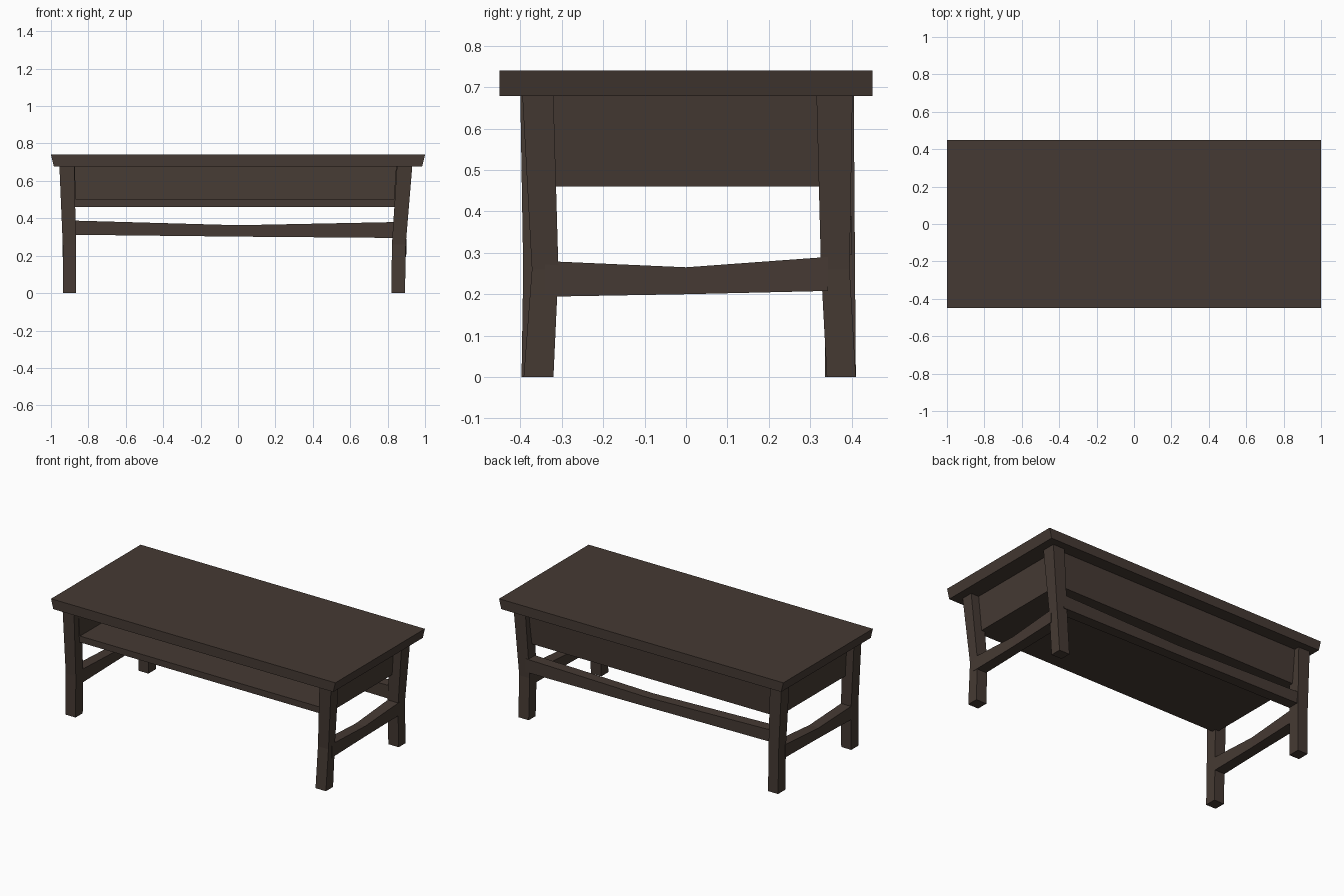
import bpy

if "Cube" in bpy.data.objects:
    bpy.data.objects.remove(bpy.data.objects["Cube"])

wood = bpy.data.materials.new("dark brown wood")
wood.diffuse_color = (0.06, 0.042, 0.033, 1)
wood.use_nodes = True
wood.node_tree.nodes["Principled BSDF"].inputs["Base Color"].default_value = wood.diffuse_color


def loft(name, rings):
    """Closed solid through a row of four-cornered rings."""
    verts = [p for r in rings for p in r]
    faces = [(0, 1, 2, 3), tuple(len(verts) - 4 + i for i in (3, 2, 1, 0))]
    for k in range(len(rings) - 1):
        a = 4 * k
        for i in range(4):
            j = (i + 1) % 4
            faces.append((a + i, a + 4 + i, a + 4 + j, a + j))
    me = bpy.data.meshes.new(name)
    me.from_pydata(verts, [], faces)
    me.materials.append(wood)
    ob = bpy.data.objects.new(name, me)
    bpy.context.collection.objects.link(ob)
    # consistent outward normals
    bpy.context.view_layer.objects.active = ob
    ob.select_set(True)
    bpy.ops.object.mode_set(mode='EDIT')
    bpy.ops.mesh.select_all(action='SELECT')
    bpy.ops.mesh.normals_make_consistent(inside=False)
    bpy.ops.object.mode_set(mode='OBJECT')
    ob.select_set(False)
    return ob


def ring_z(z, x0, x1, y0, y1):
    return [(x0, y0, z), (x1, y0, z), (x1, y1, z), (x0, y1, z)]


def ring_x(x, y0, y1, z0, z1):
    return [(x, y0, z0), (x, y1, z0), (x, y1, z1), (x, y0, z1)]


def ring_y(y, x0, x1, z0, z1):
    return [(x0, y, z0), (x1, y, z0), (x1, y, z1), (x0, y, z1)]


# Table top, slightly undercut at the ends
loft("table_top", [ring_z(0.678, -0.985, 0.985, -0.45, 0.45),
                   ring_z(0.74, -1, 1, -0.45, 0.45)])

# Legs: crooked square posts, x and y spans at foot, bend and top
heights = (0, 0.26, 0.68)
x_spans = {"left": ((-0.935, -0.865), (-0.937, -0.866), (-0.955, -0.875)),
           "right": ((0.82, 0.893), (0.823, 0.897), (0.85, 0.932))}
y_spans = {"front_left": ((-0.397, -0.325), (-0.393, -0.32), (-0.40, -0.325)),
           "front_right": ((-0.392, -0.32), (-0.372, -0.308), (-0.395, -0.32)),
           "back_left": ((0.335, 0.41), (0.335, 0.408), (0.325, 0.405)),
           "back_right": ((0.34, 0.41), (0.326, 0.395), (0.315, 0.402))}
for key, ys in y_spans.items():
    xs = x_spans[key.split("_")[1]]
    loft(key + "_leg", [ring_z(z, *x, *y) for z, x, y in zip(heights, xs, ys)])

# Open-fronted compartment: shelf, back panel and leaning end panels
loft("shelf", [ring_z(0.46, -0.87, 0.835, -0.35, 0.35),
               ring_z(0.50, -0.875, 0.84, -0.35, 0.35)])
loft("back_panel", [ring_z(0.46, -0.88, 0.85, 0.325, 0.355),
                    ring_z(0.68, -0.89, 0.865, 0.34, 0.37)])
loft("left_end_panel", [ring_z(0.46, -0.895, -0.865, -0.35, 0.35),
                        ring_z(0.68, -0.905, -0.873, -0.36, 0.36)])
loft("right_end_panel", [ring_z(0.46, 0.83, 0.86, -0.35, 0.35),
                         ring_z(0.68, 0.845, 0.877, -0.36, 0.36)])

# Sagging stretchers
loft("back_stretcher", [ring_x(-0.89, 0.33, 0.40, 0.312, 0.388),
                        ring_x(0, 0.335, 0.40, 0.302, 0.363),
                        ring_x(0.85, 0.33, 0.40, 0.295, 0.38)])
for side, x in (("left", -0.902), ("right", 0.863)):
    loft(side + "_stretcher", [ring_y(-0.34, x - 0.035, x + 0.035, 0.194, 0.28),
                               ring_y(0, x - 0.033, x + 0.033, 0.20, 0.265),
                               ring_y(0.343, x - 0.037, x + 0.037, 0.208, 0.29)])
